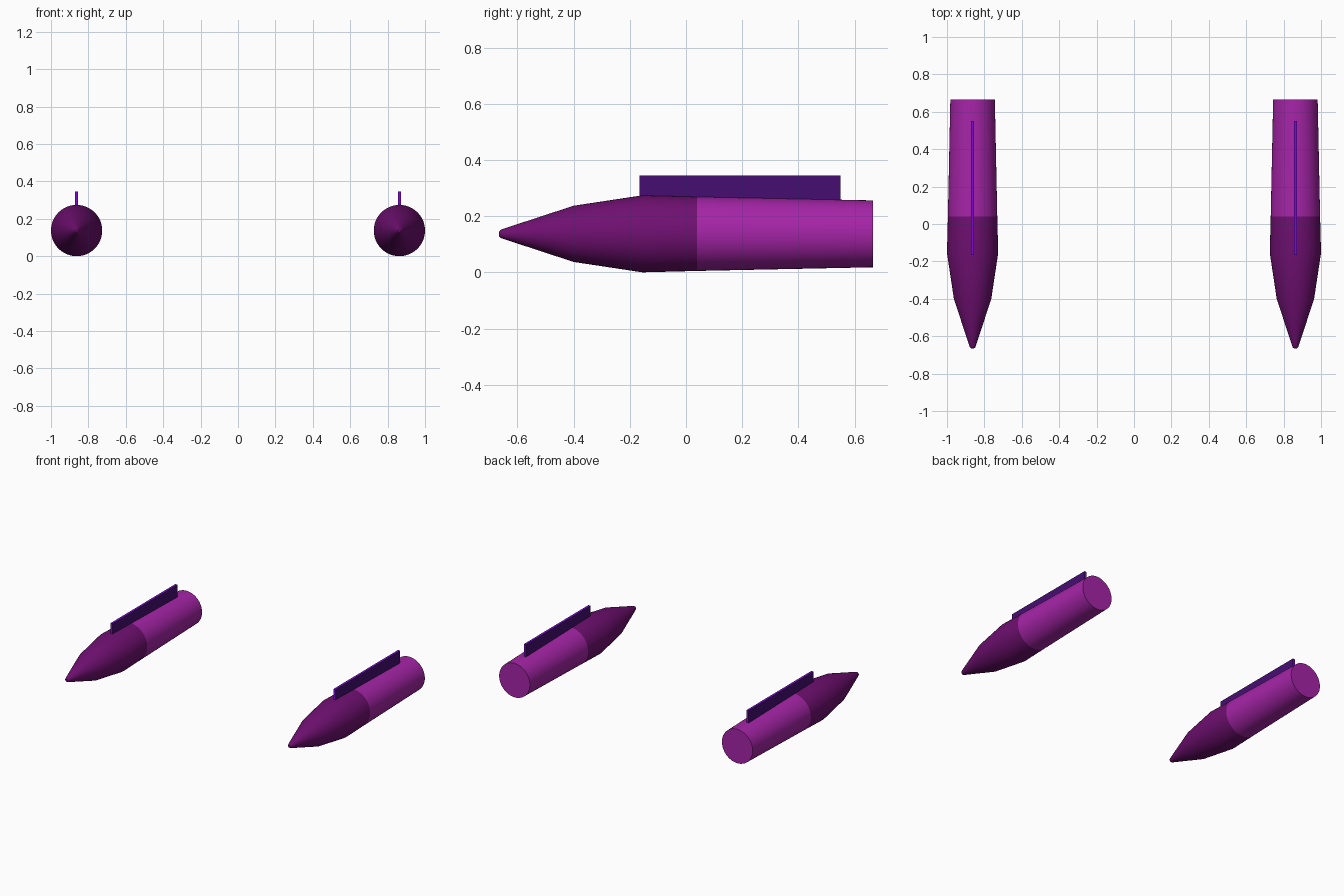
import bpy, bmesh, math

if "Cube" in bpy.data.objects:
    bpy.data.objects.remove(bpy.data.objects["Cube"])

X, Z = 0.863, 0.137   # pod axis
SEG = 48


def material(name, rgb):
    m = bpy.data.materials.new(name)
    m.diffuse_color = (*rgb, 1)
    m.use_nodes = True
    m.node_tree.nodes["Principled BSDF"].inputs["Base Color"].default_value = m.diffuse_color
    return m


BODY = material("magenta", (0.38, 0.018, 0.39))
NOSE = material("dark_plum", (0.16, 0.005, 0.165))
FIN = material("indigo", (0.06, 0.004, 0.17))
EDGE = material("bright_violet", (0.21, 0.003, 0.68))


def finish(bm, name, mats, x):
    bmesh.ops.recalc_face_normals(bm, faces=bm.faces)
    me = bpy.data.meshes.new(name)
    bm.to_mesh(me)
    bm.free()
    for m in mats:
        me.materials.append(m)
    ob = bpy.data.objects.new(name, me)
    ob.location.x = x
    bpy.context.collection.objects.link(ob)
    return ob


def pod(name, x):
    # (y, radius) profile turned around the y axis
    profile = [(-0.665, 0.008), (-0.66, 0.014), (-0.65, 0.018), (-0.4, 0.1),
               (-0.155, 0.137), (0.04, 0.132), (0.665, 0.119)]
    bm = bmesh.new()
    rings = []
    for y, r in profile:
        rings.append([bm.verts.new((r * math.cos(a), y, Z + r * math.sin(a)))
                      for a in (2 * math.pi * i / SEG for i in range(SEG))])
    for a, b in zip(rings, rings[1:]):
        for i in range(SEG):
            j = (i + 1) % SEG
            bm.faces.new((a[i], a[j], b[j], b[i]))
    bm.faces.new(rings[0])
    bm.faces.new(rings[-1])
    # nose section is darker than the tail section
    for f in bm.faces:
        f.material_index = 1 if f.calc_center_median().y < 0.04 else 0
    ob = finish(bm, name, (BODY, NOSE), x)
    bpy.ops.object.select_all(action='DESELECT')
    ob.select_set(True)
    bpy.context.view_layer.objects.active = ob
    bpy.ops.object.shade_smooth_by_angle(angle=math.radians(30))


def fin(name, x):
    # thin plate sunk into the top of the pod
    bm = bmesh.new()
    bmesh.ops.create_cube(bm, size=1)
    for v in bm.verts:
        v.co.x *= 0.016
        v.co.y = 0.55 if v.co.y > 0 else -0.165
        v.co.z = 0.345 if v.co.z > 0 else 0.23
    bm.normal_update()
    # narrow edges are brighter than the broad sides
    for f in bm.faces:
        f.material_index = 0 if abs(f.normal.x) > 0.5 else 1
    finish(bm, name, (FIN, EDGE), x)


for side, sx in (("left", -X), ("right", X)):
    pod(side + "_pod", sx)
    fin(side + "_fin", sx)
